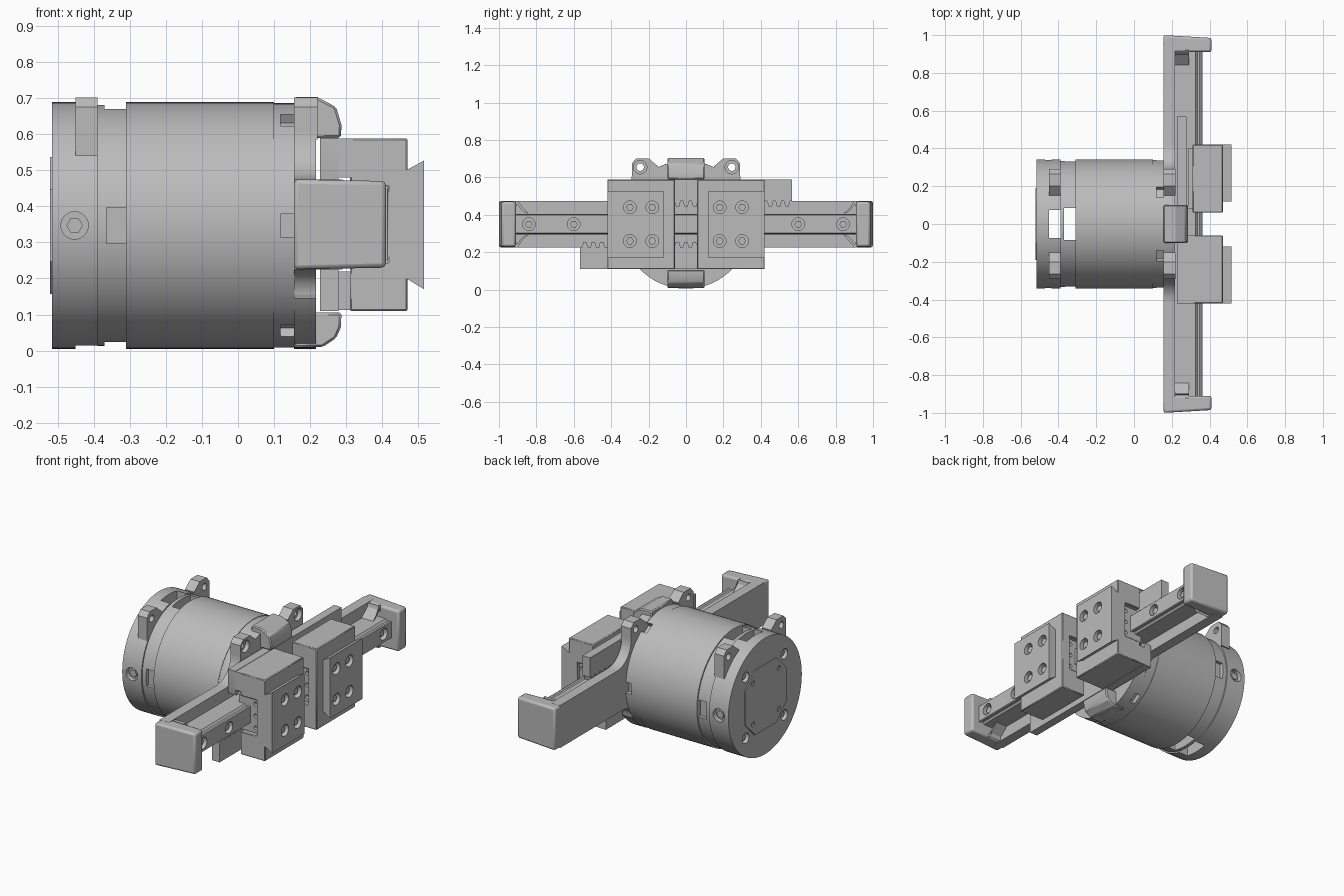
import bpy, bmesh
from math import sin, cos, pi, radians

if "Cube" in bpy.data.objects:
    bpy.data.objects.remove(bpy.data.objects["Cube"])

grey = bpy.data.materials.new("machined_grey")
grey.use_nodes = True
COLOUR = (0.5, 0.5, 0.5, 1)
grey.diffuse_color = COLOUR
grey.node_tree.nodes["Principled BSDF"].inputs["Base Color"].default_value = COLOUR

MID = 0.347      # height of the main axis
R = 0.342        # body radius
parts = []


def prism(name, pts, lo, hi, axis="x", top=None):
    """Extrude a profile along x (points y, z) or along y (points x, z)."""
    place = (lambda p, t: (t, p[0], p[1])) if axis == "x" else (lambda p, t: (p[0], t, p[1]))
    bm = bmesh.new()
    a = [bm.verts.new(place(p, lo)) for p in pts]
    b = [bm.verts.new(place(p, hi)) for p in (top or pts)]
    bm.faces.new(a)
    bm.faces.new(b[::-1])
    n = len(pts)
    for i in range(n):
        j = (i + 1) % n
        bm.faces.new((a[i], b[i], b[j], a[j]))
    bmesh.ops.recalc_face_normals(bm, faces=bm.faces)
    mesh = bpy.data.meshes.new(name)
    bm.to_mesh(mesh)
    bm.free()
    mesh.materials.append(grey)
    ob = bpy.data.objects.new(name, mesh)
    bpy.context.collection.objects.link(ob)
    parts.append(ob)
    return ob


def rect(a0, a1, b0, b1):
    return [(a0, b0), (a1, b0), (a1, b1), (a0, b1)]


def circle(a, b, r, n=24, start=0.0):
    return [(a + r * cos(start + 2 * pi * i / n), b + r * sin(start + 2 * pi * i / n)) for i in range(n)]


def arc(a, b, r, d0, d1, n=10):
    return [(a + r * cos(radians(d0 + (d1 - d0) * i / n)),
             b + r * sin(radians(d0 + (d1 - d0) * i / n))) for i in range(n + 1)]


def box(name, x0, x1, y0, y1, z0, z1):
    return prism(name, rect(y0, y1, z0, z1), x0, x1)


def bevel(ob, width, segments=2):
    mod = ob.modifiers.new("bevel", "BEVEL")
    mod.width, mod.segments = width, segments
    return ob


def cut(ob, cutters):
    """Subtract each cutter, then discard it."""
    bpy.context.view_layer.objects.active = ob
    for c in cutters:
        mod = ob.modifiers.new("cut", "BOOLEAN")
        mod.operation, mod.solver, mod.object = "DIFFERENCE", "EXACT", c
        bpy.ops.object.modifier_apply(modifier=mod.name)
        parts.remove(c)
        bpy.data.objects.remove(c)


def screws(ob, name, spots, face, sign=1, r=0.034, axis="x"):
    """Counterbored recess with a hex bolt at every spot."""
    cutters = []
    for i, (a, b) in enumerate(spots):
        ends = sorted((face - sign * 0.03, face + sign * 0.03))
        cutters.append(prism("cutter", circle(a, b, r), *ends, axis))
        ends = sorted((face - sign * 0.035, face - sign * 0.012))
        prism(f"{name}_{i}", circle(a, b, r * 0.6, 6), *ends, axis)
    cut(ob, cutters)


# Main cylindrical housing, turned around the x axis
steps = [(-0.515, -0.39, R), (-0.39, -0.31, 0.334), (-0.31, 0.1, R), (0.1, 0.156, 0.339)]
names = ["rear_ring", "neck_ring", "main_housing", "front_ring"]
rings = [prism(n, circle(0, MID, r, 96), x0, x1) for n, (x0, x1, r) in zip(names, steps)]
rear, neck, main, front = rings
cut(rear, [box("cutter", -0.45, -0.385, -0.075, 0.075, -0.1, 0.8)])
cut(neck, [box("cutter", -0.37, -0.305, -0.085, 0.085, -0.1, 0.8)]
    + [box("cutter", -0.365, -0.305, min(s * 0.31, s * 0.4), max(s * 0.31, s * 0.4), 0.297, 0.397)
       for s in (-1, 1)])
notches = []
for k in range(6):
    t = k * pi / 3
    notches.append(prism("cutter", circle(cos(t) * R, MID + sin(t) * R, 0.045, 4, t + pi / 4), 0.118, 0.17))
cut(front, notches)
for s in (-1, 1):
    screws(rear, f"side_screw_{'left' if s > 0 else 'right'}", [(-0.453, MID)], s * R, s, 0.038, "y")

# Rear face with its octagonal cover
screws(rear, "rear_screw", [(a, MID + b) for a in (-0.18, 0.18) for b in (-0.18, 0.18)], -0.515, -1, 0.03)
h, c = 0.19, 0.09
octagon = [(-h, c - h), (c - h, -h), (h - c, -h), (h, c - h), (h, h - c), (h - c, h), (c - h, h), (-h, h - c)]
cover = prism("rear_cover", [(a, MID + b) for a, b in octagon], -0.521, -0.512)
cut(cover, [prism("cutter", circle(a, MID + b, 0.015, 12), -0.54, -0.515)
            for a in (-0.12, 0.12) for b in (-0.12, 0.12)])

# Mounting lugs, rear and front, with through holes
for s in (-1, 1):
    side = "left" if s > 0 else "right"
    for end, x0, x1, zlow in (("rear", -0.45, -0.39, 0.54), ("front", 0.155, 0.22, 0.585)):
        lug = prism(f"{end}_lug_{side}", [(s * a, b) for a, b in (
            (0.15, zlow), (0.29, zlow), (0.29, 0.675), (0.265, 0.702), (0.2, 0.702), (0.15, 0.66))], x0, x1)
        cutters = [prism("cutter", circle(s * 0.245, 0.655, 0.02), x0 - 0.02, x1 + 0.02)]
        if end == "front":
            cutters.append(prism("cutter", circle(s * 0.245, 0.655, 0.036), x1 - 0.025, x1 + 0.02))
        cut(lug, cutters)

# Front flange blended into the long cross arm
half = [(0.155, 0.585)]
half = arc(0, MID, R, -90, -34, 16) + arc(0.36, 0.145, 0.08, 180, 90)
half += [(0.95, 0.225), (0.95, 0.475)] + arc(0.42, 0.605, 0.13, 270, 180) + arc(0, MID, R, 48, 90, 14)
outline = half + [(-a, b) for a, b in half[-2:0:-1]]
prism("flange_and_arm", outline, 0.155, 0.216)

# Upper and lower bumpers on the flange
top_shape = [(0.155, 0.59), (0.285, 0.59), (0.287, 0.625), (0.272, 0.675), (0.22, 0.703), (0.155, 0.703)]
bevel(prism("upper_bumper", top_shape, -0.1, 0.1, "y"), 0.006, 1)
low_shape = [(0.155, 0.105), (0.287, 0.105), (0.285, 0.065), (0.272, 0.035), (0.235, 0.01), (0.155, 0.008)]
bevel(prism("lower_bumper", low_shape, -0.1, 0.1, "y"), 0.006, 1)

# Guide rail with side grooves
rail_side = [(0.21, 0.055), (0.325, 0.055), (0.335, 0.044), (0.348, 0.044), (0.355, 0.052), (0.362, 0.048)]
rail = prism("guide_rail", [(x, 0.35 + w) for x, w in rail_side]
             + [(x, 0.35 - w) for x, w in rail_side[::-1]], -0.915, 0.915, "y")
screws(rail, "rail_bolt", [(y, 0.35) for y in (-0.84, -0.6, 0.6, 0.84)], 0.362)

# End stops with gussets
for s in (-1, 1):
    side = "left" if s > 0 else "right"
    stop = prism(f"end_stop_{side}", [(s * a, b) for a, b in rect(0.91, 1.0, 0.225, 0.475)], 0.155, 0.41,
                 top=[(s * a, b) for a, b in rect(0.91, 0.985, 0.23, 0.47)])
    bevel(stop, 0.012)
    for m in (-1, 1):
        curve = [(0.92, 0.35 + m * 0.122)]
        curve += [(a, 0.35 + m * (b - 0.35)) for a, b in arc(0.83, 0.475, 0.07, -80, 0, 6)]
        prism(f"stop_gusset_{side}_{'upper' if m > 0 else 'lower'}",
              [(s * a, b) for a, b in curve + [(0.92, 0.35 + m * 0.045), (0.84, 0.35 + m * 0.045)][:1]],
              0.21, 0.29)

# Sliding carriages, each carrying a toothed rack past the centre
for s in (-1, 1):
    side = "left" if s > 0 else "right"
    y0, y1 = sorted((s * 0.06, s * 0.42))
    jaw = prism(f"carriage_{side}", [(0.31, 0.11), (0.47, 0.11), (0.47, 0.588), (0.31, 0.588), (0.31, 0.455),
                (0.415, 0.455), (0.415, 0.245), (0.31, 0.245)], y0, y1, "y")
    bevel(jaw, 0.004, 1)
    block = box(f"bearing_block_{side}", 0.285, 0.42, y0 + 0.02, y1 - 0.02, 0.25, 0.45)
    cut(block, [prism("cutter", circle(0.395, z, 0.012, 12), y, y + 0.03, "y")
                for z in (0.28, 0.35, 0.42) for y in (y0 + 0.01, y1 - 0.04)])

    # Dovetail mounting plate
    d0, d1 = sorted((s * 0.12, s * 0.42))
    plate = prism(f"dovetail_{side}", [(0.465, 0.198), (0.47, 0.198), (0.516, 0.17), (0.516, 0.527),
                  (0.47, 0.502), (0.465, 0.502)], d0, d1, "y")
    screws(plate, f"plate_bolt_{side}", [(s * y, z) for y in (0.18, 0.3) for z in (0.26, 0.44)], 0.516)

    # Rack: lower one on the left carriage, upper one on the right
    pitch, teeth = 0.045, 22
    pts = [(0.42, 0.24), (-0.568, 0.24)]
    for i in range(teeth):
        y = -0.568 + i * pitch
        pts += [(y, 0.125), (y + 0.012, 0.125), (y + 0.018, 0.095), (y + 0.036, 0.095)]
    pts += [(0.42, 0.125)]
    pts = [p for p in pts if p[0] <= 0.42]
    prism(f"rack_{side}", [(s * a, 0.35 - s * b) for a, b in pts], 0.228, 0.278)
    z0, z1 = sorted((0.35 - s * 0.13, 0.35 - s * 0.238))
    box(f"rack_bridge_{side}", 0.228, 0.32, y0, y1, z0, z1)

# Smooth round surfaces, keep machined edges crisp
bpy.ops.object.select_all(action="DESELECT")
for ob in parts:
    ob.select_set(True)
bpy.context.view_layer.objects.active = parts[0]
bpy.ops.object.shade_smooth_by_angle(angle=radians(25))
